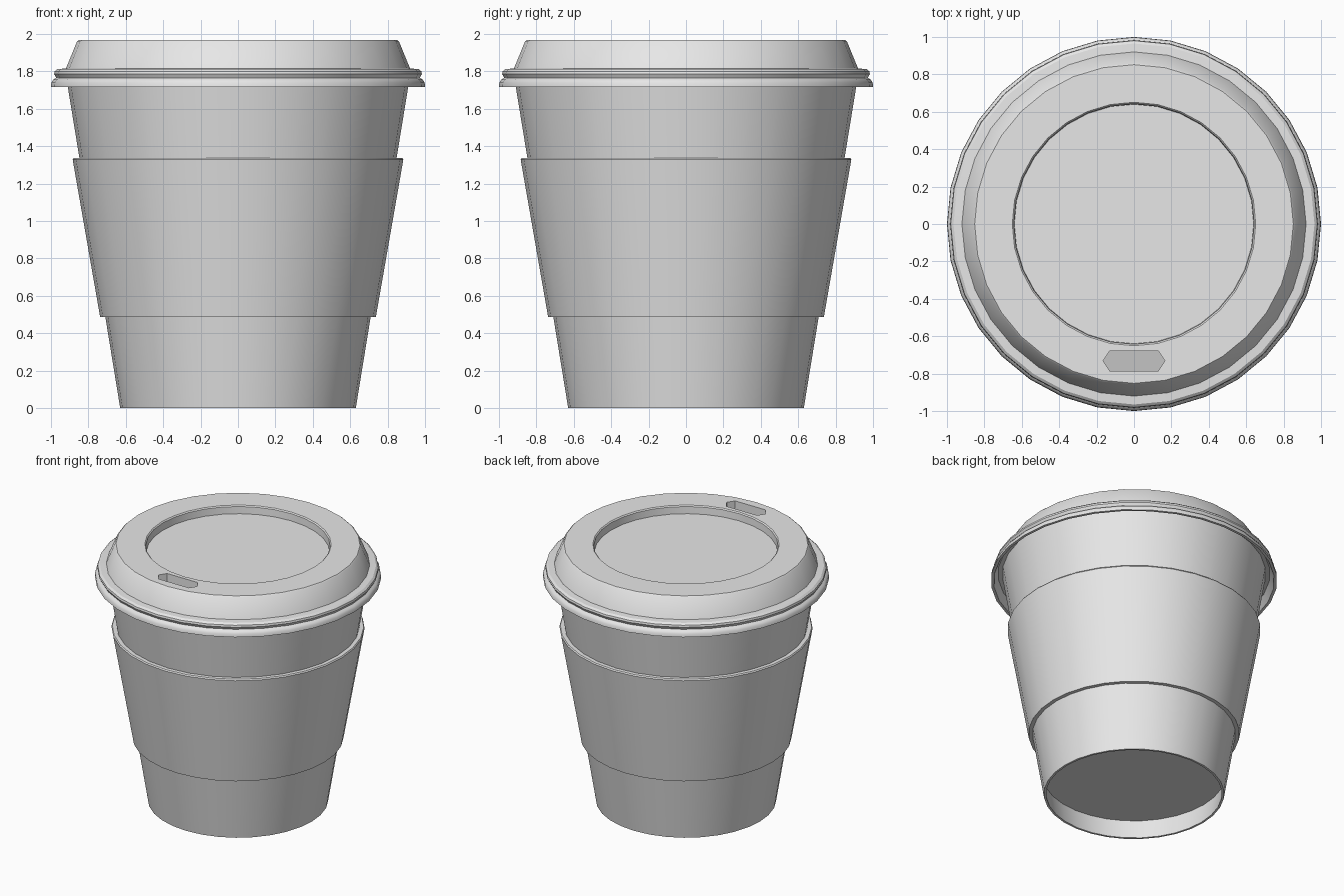
import bpy, bmesh, math

SIDES = 32

cube = bpy.data.objects.get("Cube")
if cube:
    bpy.data.objects.remove(cube, do_unlink=True)


def make_material(name, value):
    mat = bpy.data.materials.new(name)
    mat.use_nodes = True
    colour = (value, value, value, 1)
    mat.diffuse_color = colour
    mat.node_tree.nodes["Principled BSDF"].inputs["Base Color"].default_value = colour
    return mat


light_grey = make_material("light grey", 0.8)
shade_grey = make_material("opening grey", 0.55)


def add_object(name, bm, materials=(light_grey,)):
    bmesh.ops.recalc_face_normals(bm, faces=bm.faces)
    mesh = bpy.data.meshes.new(name)
    bm.to_mesh(mesh)
    bm.free()
    obj = bpy.data.objects.new(name, mesh)
    bpy.context.collection.objects.link(obj)
    for mat in materials:
        mesh.materials.append(mat)
    return obj


def lathe(name, profile, ring=False, materials=(light_grey,)):
    """Turn (radius, height) points about z; cap both ends, or join them."""
    bm = bmesh.new()
    loops = []
    for r, z in profile:
        angles = [2 * math.pi * i / SIDES for i in range(SIDES)]
        loops.append([bm.verts.new((r * math.cos(a), r * math.sin(a), z)) for a in angles])
    pairs = list(zip(loops, loops[1:]))
    if ring:
        pairs.append((loops[-1], loops[0]))
    else:
        bm.faces.new(loops[0])
        bm.faces.new(loops[-1])
    for a, b in pairs:
        for i in range(SIDES):
            j = (i + 1) % SIDES
            bm.faces.new((a[i], a[j], b[j], b[i]))
    return add_object(name, bm, materials)


def smooth(obj):
    bpy.ops.object.select_all(action="DESELECT")
    obj.select_set(True)
    bpy.context.view_layer.objects.active = obj
    bpy.ops.object.shade_smooth_by_angle(angle=math.radians(32))


# Tapered cup with a hollow foot
cup = lathe("cup", [(0.637, 0.15), (0.614, 0), (0.63, 0), (0.922, 1.79)])

# Sleeve wrapped round the cup
sleeve = lathe("sleeve", [(0.70, 0.485), (0.737, 0.485), (0.884, 1.328),
                          (0.878, 1.337), (0.845, 1.337)], ring=True)

# Lid: sunken centre, sloped shoulder, two beads and a hollow underside
LID_TOP, FLOOR = 1.967, 1.905
lid = lathe("lid", [
    (0.64, FLOOR), (0.643, LID_TOP - 0.008), (0.651, LID_TOP),
    (0.852, LID_TOP), (0.861, LID_TOP - 0.008), (0.92, 1.815),
    (0.965, 1.812), (0.98, 1.80), (0.983, 1.785), (0.972, 1.765),
    (0.988, 1.755), (0.998, 1.74), (1.0, 1.717),
    (0.98, 1.717), (0.95, 1.775), (0.90, 1.78),
], materials=(light_grey, shade_grey))

# Six-sided sip opening cut into the lid
bm = bmesh.new()
outline = [(-0.165, -0.732), (-0.13, -0.785), (0.13, -0.785),
           (0.165, -0.732), (0.13, -0.678), (-0.13, -0.678)]
base = bm.faces.new([bm.verts.new((x, y, FLOOR)) for x, y in outline])
grown = bmesh.ops.extrude_face_region(bm, geom=[base], use_keep_orig=True)
bmesh.ops.translate(bm, vec=(0, 0, 0.2),
                    verts=[g for g in grown["geom"] if isinstance(g, bmesh.types.BMVert)])
cutter = add_object("sip_cutter", bm)
cutter.hide_render = True

cut = lid.modifiers.new("sip opening", "BOOLEAN")
cut.operation = "DIFFERENCE"
cut.solver = "EXACT"
cut.object = cutter
bpy.context.view_layer.objects.active = lid
bpy.ops.object.modifier_apply(modifier=cut.name)
bpy.data.objects.remove(cutter, do_unlink=True)

# Shade the floor of the opening
for face in lid.data.polygons:
    in_slot = abs(face.center.x) < 0.1 and -0.77 < face.center.y < -0.69
    on_floor = abs(face.center.z - FLOOR) < 0.01 and face.normal.z > 0.9
    face.material_index = 1 if in_slot and on_floor else 0

for obj in (cup, sleeve, lid):
    smooth(obj)
